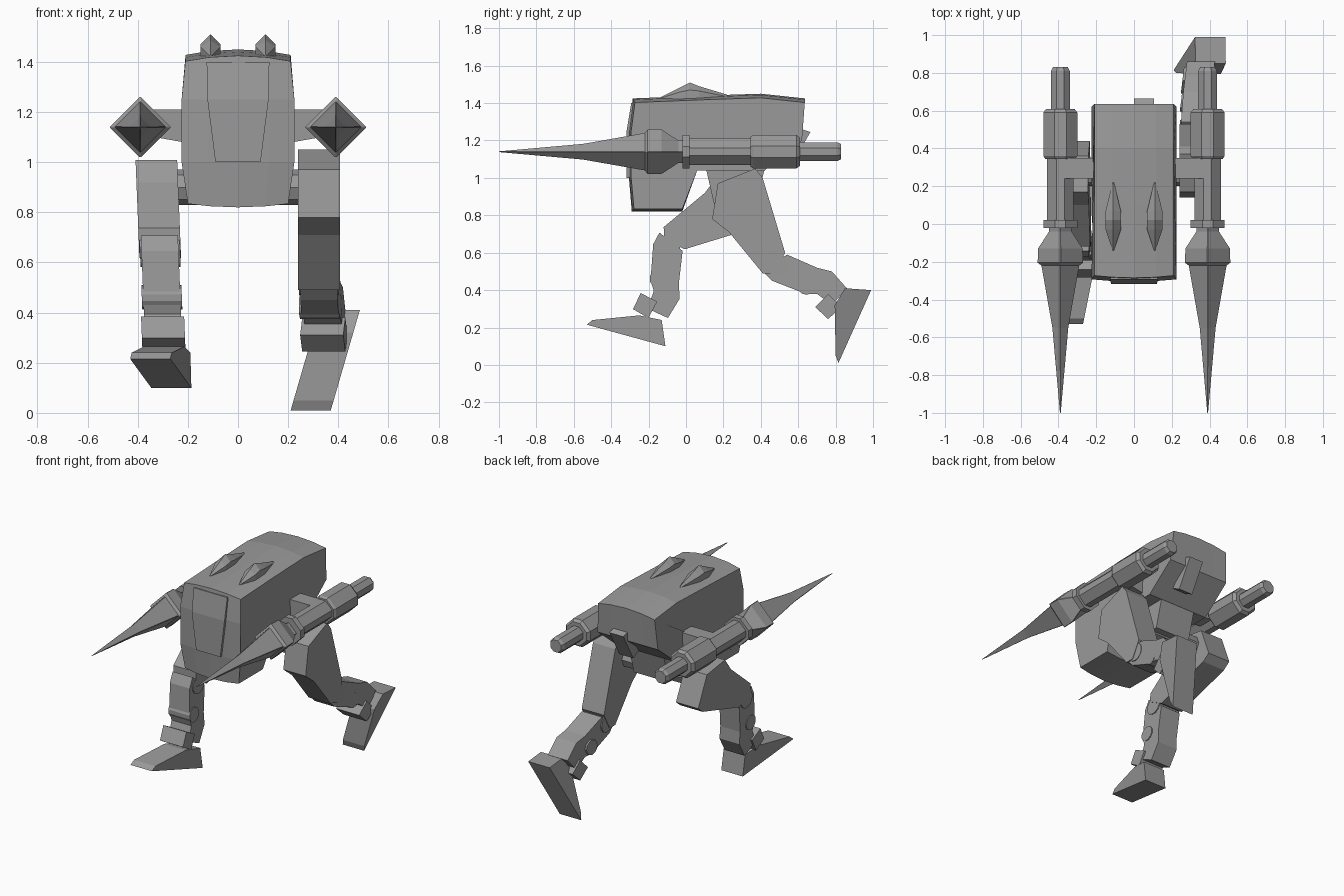
import bpy, bmesh, math

if "Cube" in bpy.data.objects:
    bpy.data.objects.remove(bpy.data.objects["Cube"])

grey = bpy.data.materials.new("hull_grey")
grey.diffuse_color = (0.32, 0.32, 0.32, 1)
grey.use_nodes = True
grey.node_tree.nodes["Principled BSDF"].inputs["Base Color"].default_value = grey.diffuse_color


def loft(name, rings):
    """Skin a row of closed rings and cap both ends."""
    bm = bmesh.new()
    loops = [[bm.verts.new(p) for p in r] for r in rings]
    n = len(loops[0])
    for a, b in zip(loops, loops[1:]):
        for i in range(n):
            j = (i + 1) % n
            bm.faces.new((a[i], a[j], b[j], b[i]))
    bm.faces.new(loops[0])
    bm.faces.new(loops[-1])
    bmesh.ops.remove_doubles(bm, verts=bm.verts, dist=0.0005)
    bmesh.ops.recalc_face_normals(bm, faces=bm.faces)
    me = bpy.data.meshes.new(name)
    bm.to_mesh(me)
    bm.free()
    me.materials.append(grey)
    ob = bpy.data.objects.new(name, me)
    bpy.context.collection.objects.link(ob)
    return ob


def slab(name, pts, half, xc):
    """Side outline (y, z) extruded in x; xc gives the centre at each point."""
    f = xc if callable(xc) else (lambda y, z: xc)
    return loft(name, [[(f(y, z) + s * half, y, z) for y, z in pts] for s in (-1, 1)])


def turn(pts, pivot, target, deg):
    """Rotate a side outline about a pivot and move that pivot to target."""
    c, s = math.cos(math.radians(deg)), math.sin(math.radians(deg))
    out = []
    for y, z in pts:
        y, z = y - pivot[0], z - pivot[1]
        out.append((target[0] + c * y - s * z, target[1] + s * y + c * z))
    return out


def disc(centre, r, n=12):
    return [(centre[0] + r * math.cos(2 * math.pi * i / n),
             centre[1] + r * math.sin(2 * math.pi * i / n)) for i in range(n)]


# Hull: side profile repeated across x, pulled in at the flanks
profile = [(-0.285, 1.425), (-0.305, 1.25), (-0.305, 1.0), (-0.29, 0.82), (-0.02, 0.82),
           (0.06, 1.04), (0.42, 1.04), (0.62, 1.2), (0.635, 1.425), (0.4, 1.45), (0.1, 1.44)]


def hull_ring(t):
    ring = []
    for y, z in profile:
        w = 0.21 if z > 1.3 else 0.2 if z < 0.9 else 0.225
        k = 0.02 * t * t
        dz = -k * 1.1 if z > 1.3 else k * 0.7 if z < 0.9 else 0
        ring.append((w * t, y + (k * 0.6 if y < -0.2 else 0), z + dz))
    return ring


loft("hull", [hull_ring(t) for t in (-1, -0.55, 0, 0.55, 1)])

# Raised front panel
loft("front_panel", [[(-w, y, z), (w, y, z), (w, y + 0.05, z), (-w, y + 0.05, z)]
                     for w, y, z in ((0.125, -0.293, 1.4), (0.122, -0.318, 1.25),
                                     (0.09, -0.318, 1.0))])

# Rear hatch, pelvis and hip axle
slab("rear_hatch", [(0.62, 1.26), (0.665, 1.245), (0.56, 1.06), (0.5, 1.09)], 0.052, 0.053)
slab("pelvis", [(0.1, 1.08), (0.43, 1.08), (0.37, 0.86), (0.15, 0.86)], 0.13, 0)
slab("hip_axle", disc((0.27, 0.9), 0.07, 8), 0.26, 0)

# Roof fins
for s in (-1, 1):
    x = 0.11 * s
    rings = []
    for w, y, zs, zt in ((0.004, -0.14, 1.425, 1.43), (0.04, -0.03, 1.46, 1.485),
                         (0.04, 0.02, 1.47, 1.51), (0.04, 0.07, 1.465, 1.49),
                         (0.004, 0.22, 1.435, 1.445)):
        rings.append([(x - w, y, 1.41), (x + w, y, 1.41), (x + w, y, zs), (x, y, zt), (x - w, y, zs)])
    loft("roof_fin", rings)


def diamond(cx, y, r, cut):
    """Diamond ring around the weapon axis with clipped corners."""
    a, b = r, r * cut
    return [(cx + u, y, 1.14 + v) for u, v in
            ((a, -b), (a, b), (b, a), (-b, a), (-a, b), (-a, -b), (-b, -a), (b, -a))]


# Side lances, their barrels and support arms
for s in (-1, 1):
    cx = 0.39 * s
    lance = ((-1.0, 0.002), (-0.55, 0.042), (-0.22, 0.1), (-0.205, 0.12), (-0.13, 0.118),
             (-0.04, 0.06), (0.0, 0.06))
    loft("lance", [diamond(cx, y, r, 0.02) for y, r in lance])
    loft("lance_collar", [diamond(cx, y, 0.09, 0.3) for y in (-0.02, 0.02)])
    loft("barrel", [diamond(cx, y, 0.07, 0.3) for y in (0.02, 0.37)])
    loft("breech", [diamond(cx, y, r, 0.35) for y, r in
                    ((0.345, 0.08), (0.36, 0.09), (0.59, 0.09), (0.61, 0.075))])
    loft("exhaust", [diamond(cx, y, r, 0.4) for y, r in ((0.6, 0.05), (0.81, 0.05), (0.83, 0.04))])
    loft("support_arm", [[(x * s, 0.24, lo), (x * s, 0.35, lo), (x * s, 0.35, 1.21), (x * s, 0.24, 1.21)]
                         for x, lo in ((0.19, 1.075), (0.39, 1.11))])

# Leg outlines, drawn in the trailing pose
HIP, KNEE = (0.27, 0.88), (0.49, 0.53)
thigh = [(0.17, 0.97), (0.14, 0.78), (0.23, 0.71), (0.41, 0.49), (0.47, 0.49), (0.53, 0.6),
         (0.41, 1.0), (0.37, 1.05)]
shin = [(0.41, 0.5), (0.46, 0.45), (0.64, 0.38), (0.7, 0.38), (0.78, 0.32), (0.86, 0.41),
        (0.78, 0.5), (0.7, 0.52), (0.54, 0.59)]
ankle = [(0.69, 0.31), (0.76, 0.245), (0.83, 0.31), (0.76, 0.38)]


def leg(side, thigh_deg, knee_to, shin_deg, xc, foot, foot_xc):
    shin_part = lambda pts: turn(pts, KNEE, knee_to, shin_deg)
    slab(side + "_thigh", turn(thigh, HIP, HIP, thigh_deg), 0.083, xc)
    slab(side + "_knee", shin_part(disc(KNEE, 0.06)), 0.08, xc)
    slab(side + "_shin", shin_part(shin), 0.074, xc)
    slab(side + "_ankle_joint", shin_part(disc((0.645, 0.425), 0.05)), 0.08, xc)
    slab(side + "_ankle_block", shin_part(ankle), 0.086, xc)
    slab(side + "_foot", foot, 0.08, foot_xc)


leg("trailing", 0, KNEE, 0,
    lambda y, z: 0.323 + max(0, y - 0.6) * 0.12,
    [(0.85, 0.41), (0.99, 0.4), (0.815, 0.01), (0.8, 0.05), (0.795, 0.32)],
    lambda y, z: 0.29 + (z - 0.01) * 0.29)
leg("leading", -89.6, (-0.09, 0.64), -73,
    lambda y, z: -0.325 + (0.99 - z) * 0.04,
    [(-0.53, 0.215), (-0.5, 0.24), (-0.25, 0.265), (-0.13, 0.24), (-0.11, 0.1)],
    lambda y, z: -0.35 + (y + 0.53) * 0.2)
